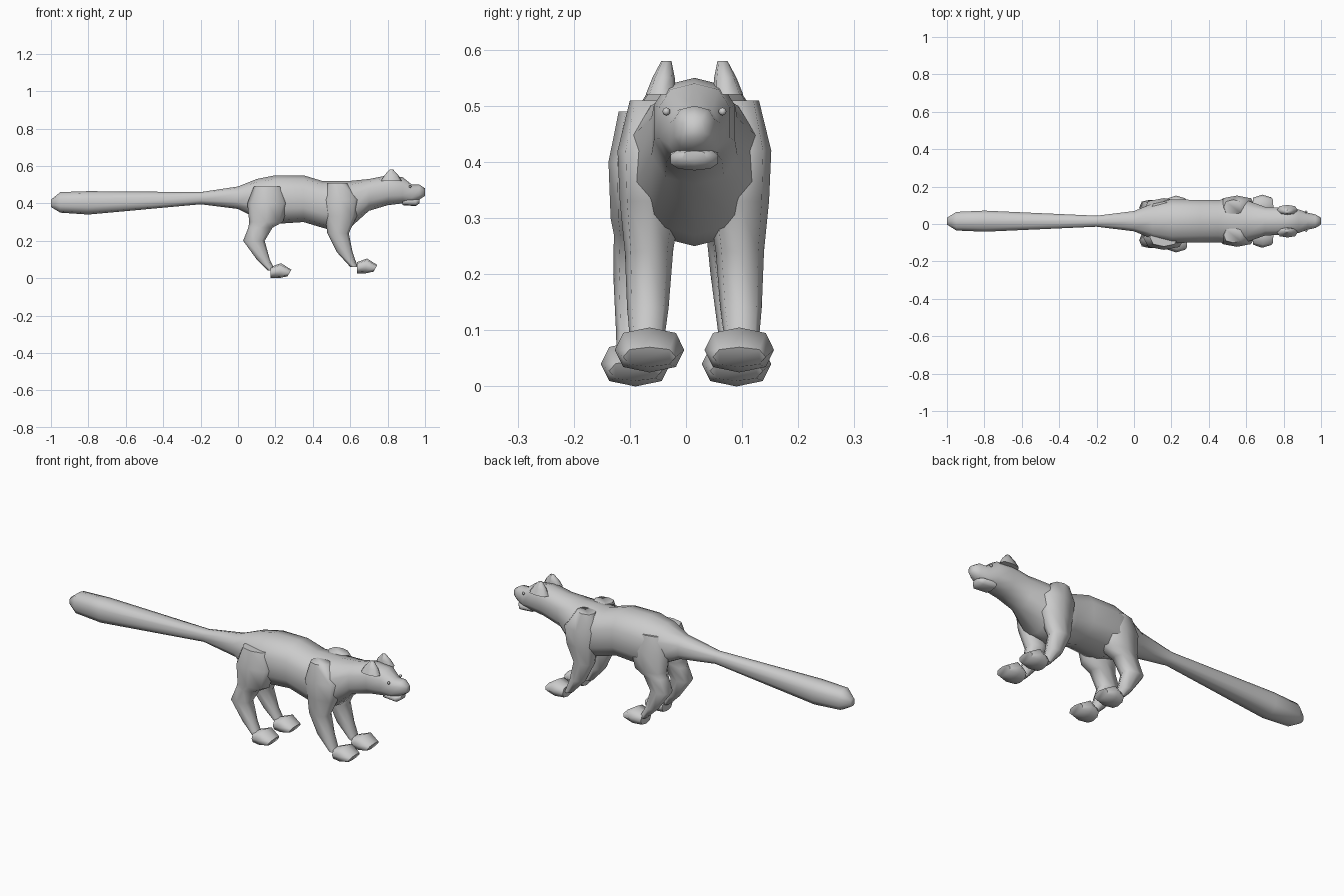
import bpy, bmesh, math
from mathutils import Vector

cube = bpy.data.objects.get("Cube")
if cube:
    bpy.data.objects.remove(cube, do_unlink=True)

GREY = (0.6, 0.6, 0.6, 1)
fur = bpy.data.materials.new("soft grey")
fur.use_nodes = True
fur.diffuse_color = GREY
fur.node_tree.nodes["Principled BSDF"].inputs["Base Color"].default_value = GREY


def finish(bm, name):
    """Turn the mesh into a smooth-shaded grey object."""
    bmesh.ops.recalc_face_normals(bm, faces=bm.faces)
    mesh = bpy.data.meshes.new(name)
    bm.to_mesh(mesh)
    bm.free()
    mesh.materials.append(fur)
    part = bpy.data.objects.new(name, mesh)
    bpy.context.collection.objects.link(part)
    bpy.ops.object.select_all(action='DESELECT')
    part.select_set(True)
    bpy.context.view_layer.objects.active = part
    bpy.ops.object.shade_smooth_by_angle(angle=math.radians(60))


def rounded(value, power):
    return math.copysign(abs(value) ** power, value)


def loft(name, rings, sides=10, power=0.8):
    """Skin a row of rounded rings, each given as (centre, half axis, half width)."""
    bm = bmesh.new()
    loops = []
    for centre, axis, width in rings:
        loop = []
        for step in range(sides):
            turn = math.tau * step / sides
            point = centre + axis * rounded(math.cos(turn), power)
            point.y += width * rounded(math.sin(turn), power)
            loop.append(bm.verts.new(point))
        loops.append(loop)
    for lower, upper in zip(loops, loops[1:]):
        for i in range(sides):
            j = (i + 1) % sides
            bm.faces.new((lower[i], lower[j], upper[j], upper[i]))
    bm.faces.new(loops[0])
    bm.faces.new(loops[-1])
    finish(bm, name)


def trunk(name, outline, y, plumpness):
    """Upright rings from (x, bottom, top); the width follows the height."""
    rings = []
    for x, bottom, top in outline:
        centre = Vector((x, y, (bottom + top) / 2))
        half = Vector((0, 0, (top - bottom) / 2))
        rings.append((centre, half, (top - bottom) * plumpness))
    loft(name, rings)


def limb(name, joints, y_start, y_end, girth):
    """Level rings from (x, z, depth), leaning sideways from y_start to y_end."""
    rings = []
    for index, (x, z, depth) in enumerate(joints):
        lean = index / (len(joints) - 1)
        centre = Vector((x, y_start + (y_end - y_start) * lean, z))
        rings.append((centre, Vector((depth / 2, 0, 0)), girth + depth / 5))
    loft(name, rings, sides=8)


def paw(name, heel, y, ground):
    """A wedge that is low at the heel, tall at the instep and thin at the toes."""
    rings = []
    for forward, lift, height, width in ((0, 0, .06, .045), (.05, 0, .08, .062),
                                         (.1, .01, .035, .047)):
        centre = Vector((heel + forward, y, ground + lift + height / 2))
        rings.append((centre, Vector((forward / 10, 0, height / 2)), width))
    loft(name, rings, sides=8)


# Tail, back and head form one continuous skin
trunk("body", [
    (-1, .38, .42), (-.95, .35, .46), (-.8, .34, .465), (-.2, .395, .46),
    (0, .37, .49), (.1, .32, .53), (.2, .29, .55), (.35, .3, .55),
    (.45, .27, .52), (.52, .25, .52), (.6, .27, .52), (.7, .36, .53),
    (.8, .39, .55), (.88, .4, .54), (.93, .4, .5), (.97, .42, .5),
    (1, .44, .48)], y=.015, plumpness=.47)
trunk("lower_jaw", [(.88, .39, .43), (.95, .385, .425), (.97, .4, .42)],
      y=.015, plumpness=1.1)

front_joints = [(.53, .51, .1), (.55, .42, .2), (.55, .33, .17), (.535, .24, .115),
                (.57, .14, .085), (.62, .06, .04)]
hind_joints = [(.16, .49, .15), (.16, .4, .22), (.15, .3, .18), (.12, .27, .13),
               (.085, .2, .115), (.135, .1, .07), (.18, .04, .04)]
ear_joints = [(.82, .52, .11), (.82, .55, .075), (.82, .58, .02)]

# Paired parts, mirrored about the slightly turned head and shoulders
for label, side in (("left", 1), ("right", -1)):
    middle = .015
    limb("front_leg_" + label, front_joints, middle + side * .075,
         middle + side * .085, girth=.02)
    paw("front_paw_" + label, .635, middle + side * .08, ground=.025)
    limb("hind_leg_" + label, hind_joints, side * .07, side * .095, girth=.02)
    paw("hind_paw_" + label, .175, side * .09, ground=0)
    limb("ear_" + label, ear_joints, middle + side * .06, middle + side * .05,
         girth=.005)
    bm = bmesh.new()
    bmesh.ops.create_uvsphere(bm, u_segments=8, v_segments=6, radius=.007)
    bmesh.ops.translate(bm, verts=bm.verts, vec=(.92, middle + side * .05, .49))
    finish(bm, "eye_" + label)
